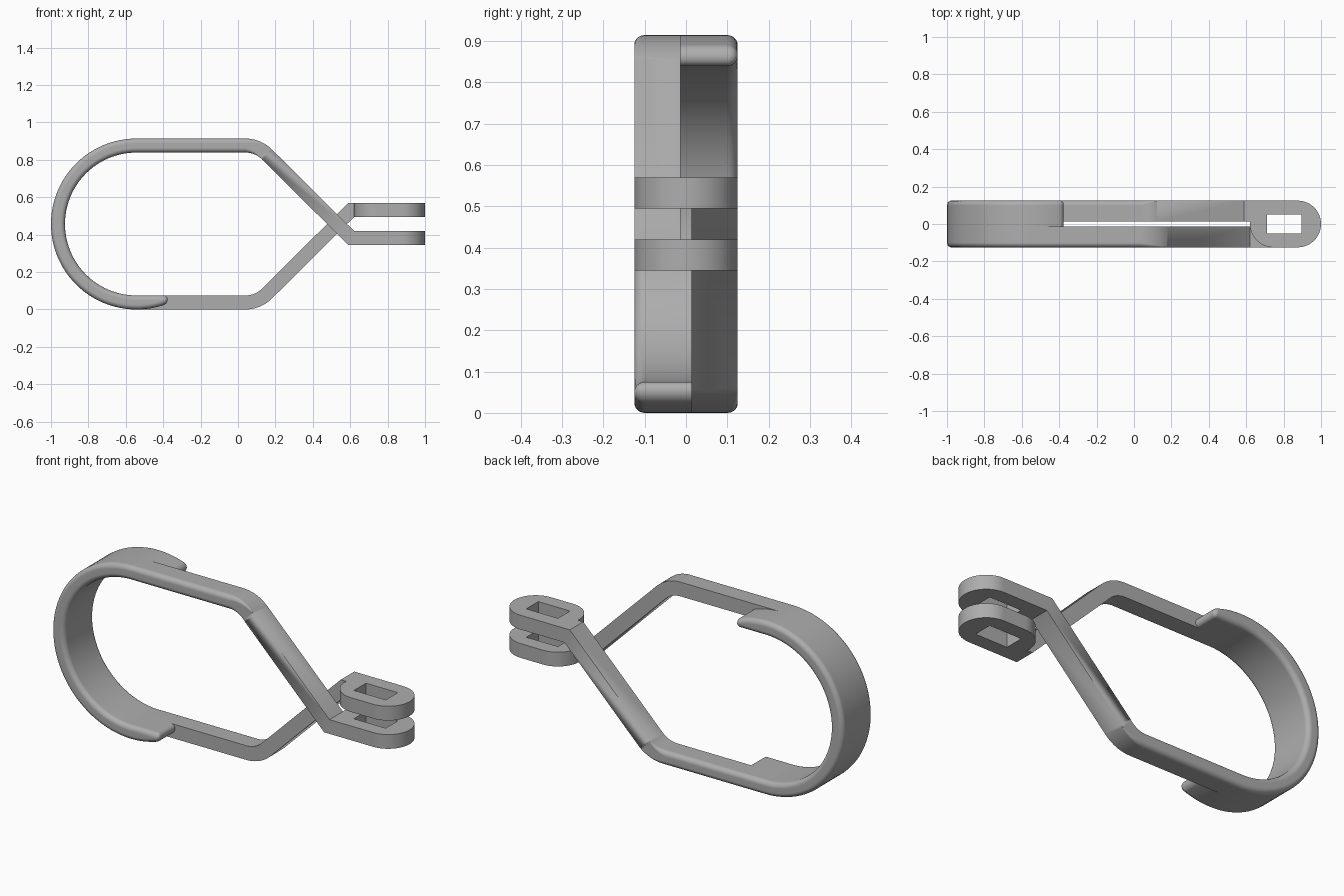
import bpy, bmesh, math
from mathutils import Matrix, Vector

cube = bpy.data.objects.get("Cube")
if cube:
    bpy.data.objects.remove(cube, do_unlink=True)

R, T, W = 0.457, 0.075, 0.125      # ring radius, band thickness, half width
CX, CZ = R - 1, R                  # ring centre
GAP, FILLET = 0.013, 0.025
TAB_X, TAB_Z = 0.62, 0.345

steel = bpy.data.materials.new("satin grey")
steel.use_nodes = True
grey = (0.42, 0.42, 0.42, 1)
steel.diffuse_color = grey
steel.node_tree.nodes["Principled BSDF"].inputs["Base Color"].default_value = grey


def section(inner, outer, y0, y1, f):
    """Band cross-section, rounded on the outside edge only."""
    a, b = Vector((inner[0], 0, inner[1])), Vector((outer[0], 0, outer[1]))
    thick = (b - a).length
    f = min(f, thick * 0.49)
    pts = [(0, y1)]
    for i in range(7):
        t = i / 6 * math.pi / 2
        pts.append((f - f * math.cos(t), y0 + f - f * math.sin(t)))
    pts += [(thick - p, y) for p, y in reversed(pts)]
    return [a + (b - a) * (p / thick) + Vector((0, y, 0)) for p, y in pts]


def half_stations():
    """Stations from the lip tip, round the ring and along one arm."""
    lip, tip = 0.147, 0.02
    steps = [(lip * i / 8, 0) for i in range(1, 9)]
    for i in range(1, 7):
        t = i / 6 * math.pi / 2
        steps.append((lip + tip * math.sin(t), tip * (1 - math.cos(t))))
    out = []
    for d, inset in reversed(steps):
        low = CZ - math.sqrt(R * R - d * d)
        out.append(section((CX + d, T - inset), (CX + d, low + inset), inset - W, GAP, FILLET))
    # half ring
    for i in range(49):
        t = math.pi * i / 48
        s, c = math.sin(t), math.cos(t)
        out.append(section((CX - (R - T) * s, CZ - (R - T) * c),
                           (CX - R * s, CZ - R * c), -W, GAP * c, FILLET))
    # bend into the diagonal, with the edge rounding running out
    bx, ro = 0.04, 0.2
    for i in range(11):
        t = math.pi / 4 * i / 10
        s, c = math.sin(t), math.cos(t)
        bz = 2 * R - ro
        out.append(section((bx + (ro - T) * s, bz + (ro - T) * c),
                           (bx + ro * s, bz + ro * c), -W, -GAP, FILLET * (1 - i / 10)))
    # mitred corner and tab root
    out.append(section((TAB_X - 0.031, TAB_Z), (TAB_X, TAB_Z + T), -W, -GAP, 0))
    out.append(section((TAB_X, TAB_Z), (TAB_X, TAB_Z + T), -W, -GAP, 0))
    return out


def finish(bm, name):
    mesh = bpy.data.meshes.new(name)
    bm.to_mesh(mesh)
    bm.free()
    obj = bpy.data.objects.new(name, mesh)
    bpy.context.collection.objects.link(obj)
    mesh.materials.append(steel)
    bpy.ops.object.select_all(action='DESELECT')
    obj.select_set(True)
    bpy.context.view_layer.objects.active = obj
    bpy.ops.object.shade_smooth_by_angle(angle=math.radians(32))
    mod = obj.modifiers.new("even shading", 'WEIGHTED_NORMAL')
    mod.keep_sharp = True
    return obj


# The two halves are identical, turned half round the long axis
turn = (Matrix.Translation((0, 0, CZ)) @ Matrix.Rotation(math.pi, 4, 'X')
        @ Matrix.Translation((0, 0, -CZ)))

# Spring band: loft one half, open its seam, then weld on the turned copy
bm = bmesh.new()
rings = [[bm.verts.new(p) for p in sec] for sec in half_stations()]
n = len(rings[0])
for a, b in zip(rings, rings[1:]):
    for i in range(n):
        j = (i + 1) % n
        bm.faces.new((a[i], a[j], b[j], b[i]))
bm.faces.new(rings[0])
bm.faces.new(rings[-1])
bmesh.ops.remove_doubles(bm, verts=bm.verts[:], dist=0.0001)
bmesh.ops.recalc_face_normals(bm, faces=bm.faces[:])
seam = [f for f in bm.faces
        if all(v.co.x < CX + 0.001 and abs(v.co.y) < GAP + 0.001 for v in f.verts)]
bmesh.ops.delete(bm, geom=seam, context='FACES')
copy = bmesh.ops.duplicate(bm, geom=bm.verts[:] + bm.edges[:] + bm.faces[:])
bmesh.ops.transform(bm, matrix=turn,
                    verts=[g for g in copy["geom"] if isinstance(g, bmesh.types.BMVert)])
ring_verts = [v for v in bm.verts if v.co.x < CX + 0.001 and abs(v.co.y) < GAP + 0.001]
bmesh.ops.remove_doubles(bm, verts=ring_verts, dist=0.0001)
finish(bm, "spring_band")


# Slotted end tabs
def tab(name, matrix):
    outline = [(TAB_X, -W)]
    for i in range(25):
        t = math.pi * (i / 24 - 0.5)
        outline.append((1 - W + W * math.cos(t), W * math.sin(t)))
    for i in range(13):
        t = math.pi / 2 * (1 + i / 12)
        outline.append((TAB_X + W + W * math.cos(t), W * math.sin(t)))
    slot = [(0.71, -0.05), (0.895, -0.05), (0.895, 0.05), (0.71, 0.05)]
    bm = bmesh.new()
    for loop in (outline, slot):
        vs = [bm.verts.new((x, y, TAB_Z)) for x, y in loop]
        for i, v in enumerate(vs):
            bm.edges.new((v, vs[i - 1]))
    bmesh.ops.triangle_fill(bm, edges=bm.edges[:], use_beauty=True)
    ext = bmesh.ops.extrude_face_region(bm, geom=bm.faces[:])
    bmesh.ops.translate(bm, vec=(0, 0, T),
                        verts=[g for g in ext["geom"] if isinstance(g, bmesh.types.BMVert)])
    bmesh.ops.recalc_face_normals(bm, faces=bm.faces[:])
    bm.transform(matrix)
    finish(bm, name)


tab("lower_tab", Matrix.Identity(4))
tab("upper_tab", turn)
